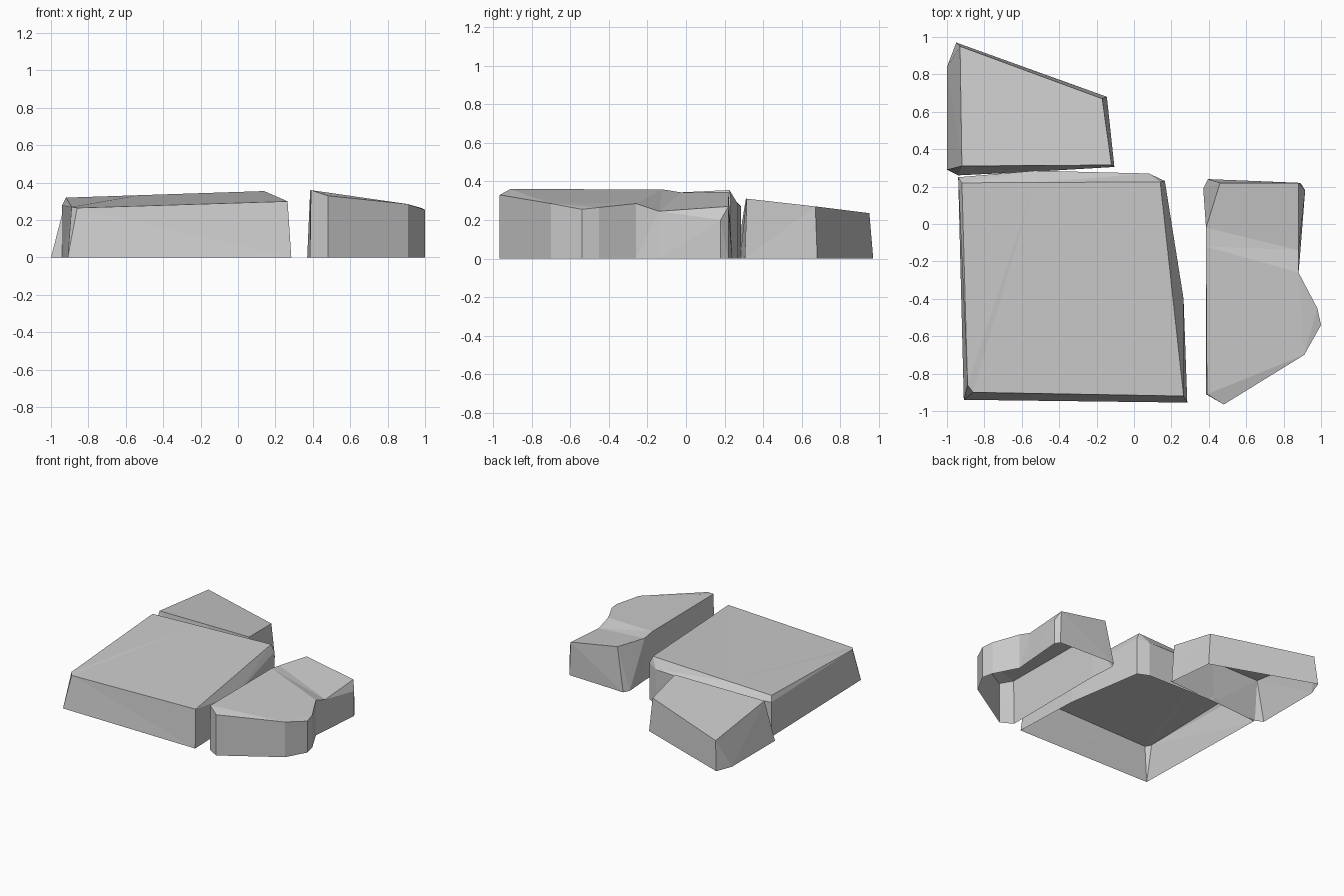
import bpy
import bmesh

if "Cube" in bpy.data.objects:
    bpy.data.objects.remove(bpy.data.objects["Cube"], do_unlink=True)

# Plain stone material
STONE = (0.6, 0.6, 0.6, 1.0)
stone = bpy.data.materials.new("stone grey")
stone.use_nodes = True
stone.diffuse_color = STONE
for node in stone.node_tree.nodes:
    if node.type == "BSDF_PRINCIPLED":
        node.inputs["Base Color"].default_value = STONE
        node.inputs["Roughness"].default_value = 0.9


def build_rock(name, columns, caps):
    """Loft walls around an open-bottomed stone, then close its top.

    Each column is (ground point, top point) or
    (ground point, shoulder point, top point), counterclockwise.
    Points shared between columns are welded, so walls may end in triangles.
    """
    bm = bmesh.new()
    welded = {}

    def vert(point):
        if point not in welded:
            welded[point] = bm.verts.new(point)
        return welded[point]

    def face(points):
        corners = list(dict.fromkeys(vert(p) for p in points))
        if len(corners) > 2:
            bm.faces.new(corners)

    # Ground, shoulder and top point of every column
    rings = [((*col[0], 0.0), col[-2] if len(col) == 3 else col[-1], col[-1])
             for col in columns]
    for a, b in zip(rings, rings[1:] + rings[:1]):
        for low in range(2):
            face((a[low], b[low], b[low + 1], a[low + 1]))
    for cap in caps:
        face([rings[i][-1] for i in cap])

    bmesh.ops.triangulate(bm, faces=bm.faces[:])
    mesh = bpy.data.meshes.new(name)
    bm.to_mesh(mesh)
    bm.free()
    mesh.materials.append(stone)
    rock = bpy.data.objects.new(name, mesh)
    bpy.context.collection.objects.link(rock)
    return rock


# Large slab with a sloping top and a bevelled rear edge
front_right = (0.265, -0.92, 0.3)
rear_right = (0.14, 0.225, 0.355)
build_rock("large_slab", [
    ((-0.91, -0.94), (-0.86, -0.9, 0.265)),
    ((0.285, -0.955), front_right),
    ((0.265, -0.4), (0.265, -0.4, 0.22), front_right),
    ((0.165, 0.23), (0.165, 0.23, 0.3), rear_right),
    ((0.08, 0.27), (0.08, 0.27, 0.28), rear_right),
    ((-0.53, 0.285), (-0.53, 0.285, 0.27), (-0.53, 0.222, 0.333)),
    ((-0.94, 0.25), (-0.94, 0.25, 0.28), (-0.92, 0.22, 0.32)),
    ((-0.91, -0.94), (-0.89, -0.86, 0.27)),
], [(0, 1, 3, 5, 6, 7)])

# Rear stone, tapering down toward the back
rear_peak = (-0.92, 0.31, 0.31)
build_rock("rear_stone", [
    ((-1.0, 0.29), rear_peak),
    ((-0.94, 0.26), rear_peak),
    ((-0.53, 0.28), (-0.5, 0.313, 0.31)),
    ((-0.105, 0.305), (-0.12, 0.315, 0.31)),
    ((-0.145, 0.68), (-0.17, 0.67, 0.27)),
    ((-0.95, 0.97), (-0.93, 0.95, 0.235)),
    ((-1.0, 0.84), rear_peak),
], [(0, 2, 3, 4, 5)])

# Long side stone with a waist and a creased top
back_corner = (0.88, 0.22, 0.27)
inner_crease = (0.385, -0.02, 0.342)
build_rock("side_stone", [
    ((0.385, -0.91), (0.39, -0.91, 0.36)),
    ((0.48, -0.965), (0.48, -0.965, 0.33)),
    ((0.91, -0.7), (0.91, -0.7, 0.285)),
    ((1.0, -0.54), (1.0, -0.54, 0.255)),
    ((0.98, -0.45), (0.98, -0.45, 0.265)),
    ((0.88, -0.26), (0.88, -0.26, 0.285)),
    ((0.89, -0.14), (0.88, -0.14, 0.245)),
    ((0.915, 0.18), (0.915, 0.18, 0.2), back_corner),
    ((0.89, 0.22), back_corner),
    ((0.395, 0.24), (0.46, 0.22, 0.345)),
    ((0.37, 0.19), inner_crease),
    ((0.385, -0.02), inner_crease),
    ((0.385, -0.12), (0.385, -0.12, 0.358)),
], [(0, 1, 2), (0, 2, 3, 4, 5, 12), (12, 5, 6, 11), (11, 6, 7, 9)])
